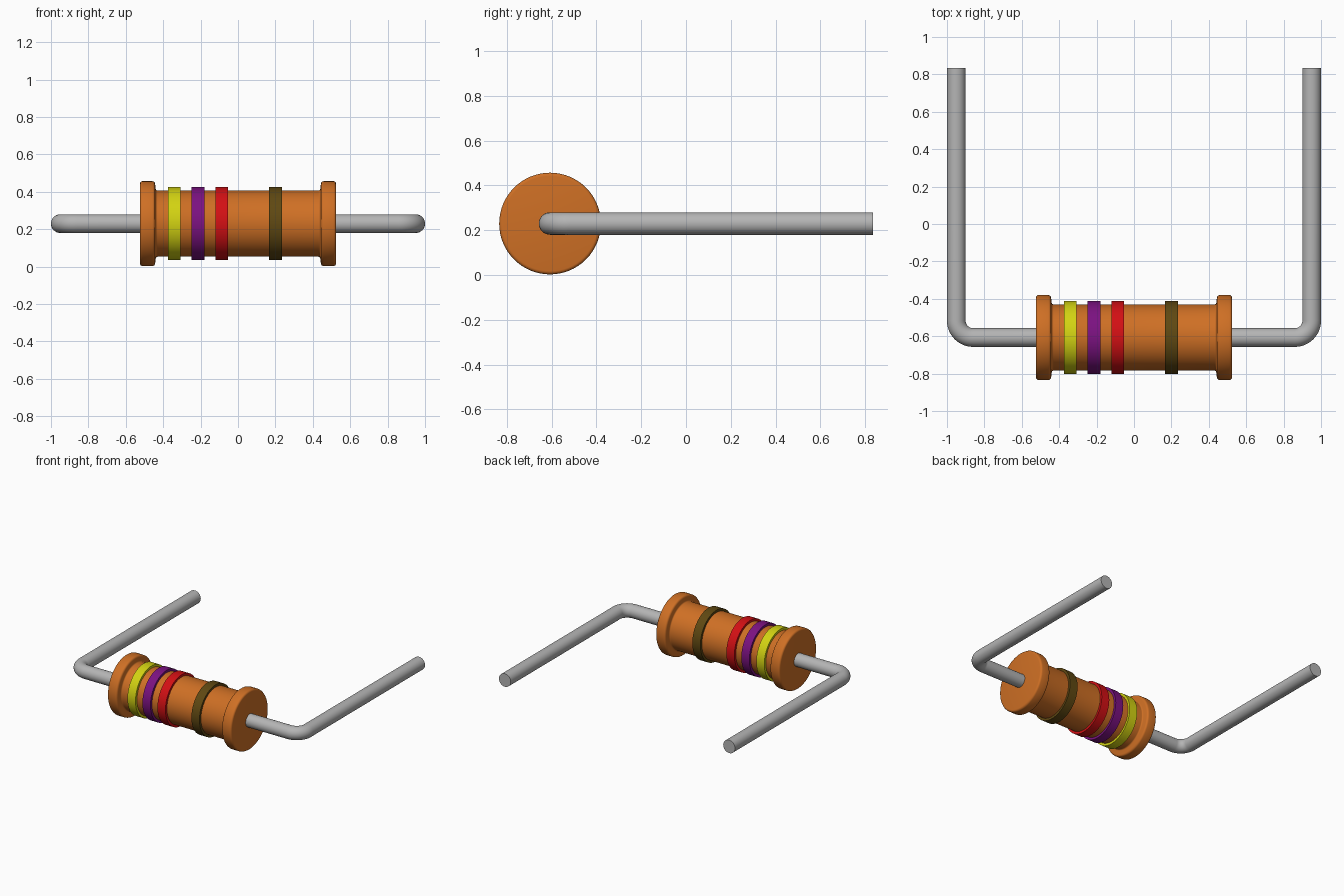
import bpy, bmesh
from math import sin, cos, pi, radians
from mathutils import Vector

cube = bpy.data.objects.get("Cube")
if cube:
    bpy.data.objects.remove(cube, do_unlink=True)

AXIS = Vector((0, -0.607, 0.23))
LEAD_R, BEND_R, LEAD_X, LEAD_END = 0.05, 0.09, 0.95, 0.835


def material(name, rgb):
    mat = bpy.data.materials.new(name)
    mat.use_nodes = True
    mat.diffuse_color = (*rgb, 1)
    bsdf = next(n for n in mat.node_tree.nodes if n.type == 'BSDF_PRINCIPLED')
    bsdf.inputs["Base Color"].default_value = (*rgb, 1)
    return mat


def sweep(name, rings, mat, closed=False):
    """Skin a list of rings of points, capped at the ends or closed in a loop."""
    bm = bmesh.new()
    loops = [[bm.verts.new(p) for p in ring] for ring in rings]
    n = len(loops[0])
    pairs = list(zip(loops, loops[1:]))
    if closed:
        pairs.append((loops[-1], loops[0]))
    else:
        bm.faces.new(loops[0])
        bm.faces.new(loops[-1])
    for a, b in pairs:
        for i in range(n):
            j = (i + 1) % n
            bm.faces.new((a[i], a[j], b[j], b[i]))
    bmesh.ops.recalc_face_normals(bm, faces=bm.faces)
    mesh = bpy.data.meshes.new(name)
    bm.to_mesh(mesh)
    bm.free()
    mesh.materials.append(mat)
    obj = bpy.data.objects.new(name, mesh)
    bpy.context.collection.objects.link(obj)
    bpy.ops.object.select_all(action='DESELECT')
    obj.select_set(True)
    bpy.context.view_layer.objects.active = obj
    bpy.ops.object.shade_smooth_by_angle(angle=radians(35))
    return obj


def turned(name, profile, mat, closed=False, sides=64):
    """Turn (x, radius) points around the body axis."""
    angles = [2 * pi * i / sides for i in range(sides)]
    rings = [[AXIS + Vector((x, r * cos(a), r * sin(a))) for a in angles]
             for x, r in profile]
    return sweep(name, rings, mat, closed)


def arc(cx, cr, rad, start, end, steps=4):
    span = [radians(start + (end - start) * i / steps) for i in range(steps + 1)]
    return [(cx + rad * cos(a), cr + rad * sin(a)) for a in span]


orange = material("body orange", (0.62, 0.16, 0.018))
metal = material("lead grey", (0.46, 0.46, 0.46))

# Body with a rounded flange at each end
half = [(0.43, 0.177)] + arc(0.43, 0.187, 0.01, -90, 0)
half += arc(0.458, 0.212, 0.015, 180, 90) + arc(0.51, 0.212, 0.015, 90, 0)
turned("body", [(-x, r) for x, r in reversed(half[1:])] + half[1:], orange)

# Raised colour bands
bands = [("yellow", -0.341, (0.65, 0.65, 0.006)),
         ("violet", -0.214, (0.2, 0.006, 0.22)),
         ("red", -0.087, (0.65, 0.005, 0.007)),
         ("brown", 0.201, (0.115, 0.065, 0.006))]
for colour, x, rgb in bands:
    a, b = x - 0.034, x + 0.034
    turned(colour + "_band", [(a, 0.17), (a, 0.195), (b, 0.195), (b, 0.17)],
           material("band " + colour, rgb), closed=True)

# Bent wire leads: out sideways, around the bend, then straight back
path = [(Vector((0.5, 0, 0)), 0)]
for i in range(13):
    t = pi / 2 * i / 12
    path.append((Vector((LEAD_X - BEND_R + BEND_R * sin(t),
                         BEND_R - BEND_R * cos(t), 0)), t))
path.append((Vector((LEAD_X, LEAD_END - AXIS.y, 0)), pi / 2))

for name, side in (("left_lead", 1), ("right_lead", -1)):
    rings = []
    for p, t in path:
        across = Vector((sin(t), -cos(t), 0))
        ring = []
        for i in range(32):
            a = 2 * pi * i / 32
            q = p + LEAD_R * (across * cos(a) + Vector((0, 0, sin(a))))
            ring.append(AXIS + Vector((q.x * side, q.y, q.z)))
        rings.append(ring)
    sweep(name, rings, metal)
